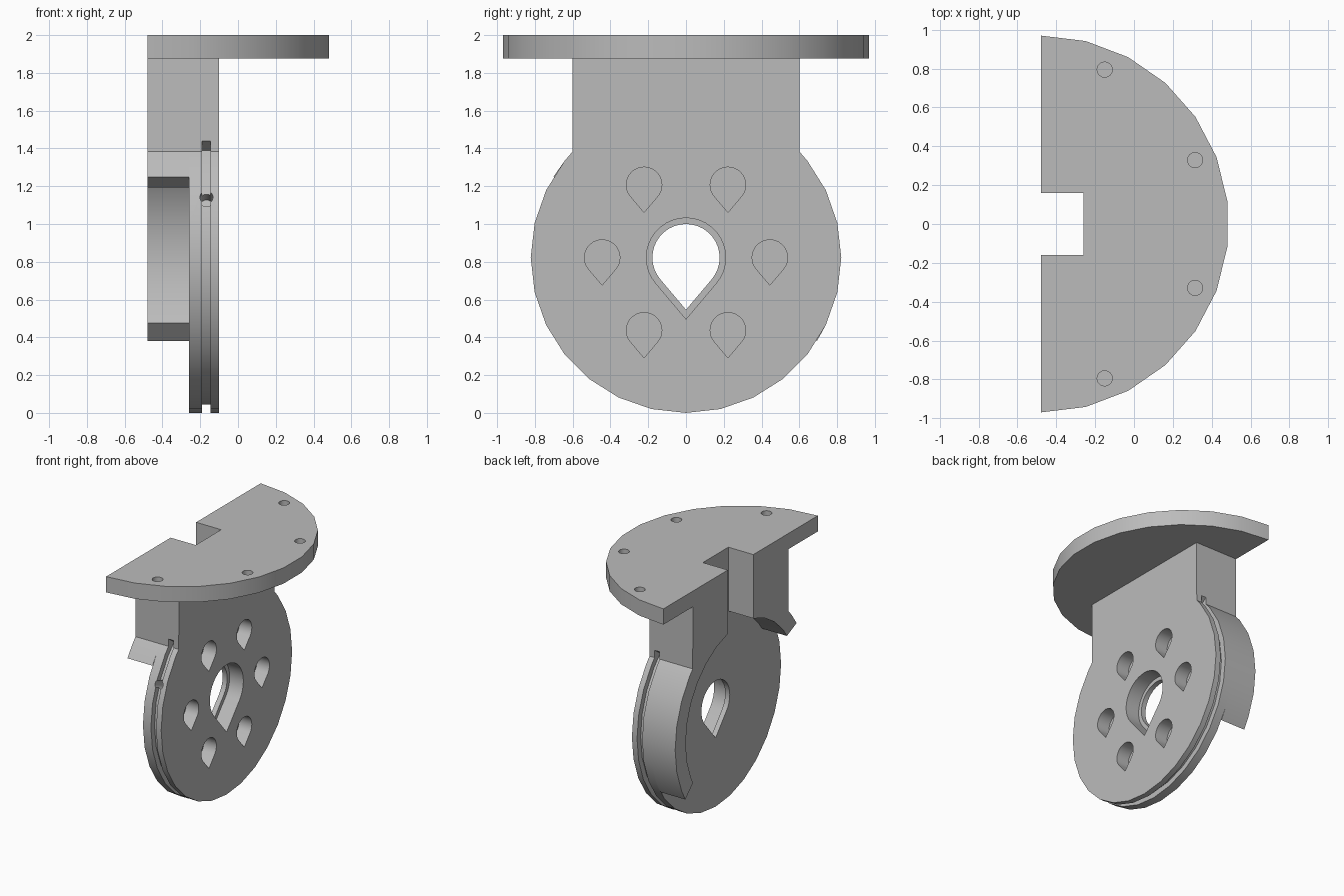
import bpy, bmesh
from math import sin, cos, radians, acos, degrees
from mathutils import Vector

cube = bpy.data.objects.get("Cube")
if cube:
    bpy.data.objects.remove(cube, do_unlink=True)

grey = bpy.data.materials.new("plain_grey")
grey.use_nodes = True
GREY = (0.5, 0.5, 0.5, 1)
grey.diffuse_color = GREY
grey.node_tree.nodes["Principled BSDF"].inputs["Base Color"].default_value = GREY

CZ = R = 0.822            # disc centre height and radius
STEP = 360 / 28
BACK, WEB, FACE = -0.48, -0.26, -0.10
TOP, UNDER = 2.0, 1.875   # mounting plate


def arc(r, a0, a1, cx=0, cy=CZ, step=STEP):
    """Arc points from a0 to a1 degrees, with corners on multiples of step."""
    lo, hi = min(a0, a1), max(a0, a1)
    angles = {a0, a1} | {k * step for k in range(-60, 60) if lo + 1 < k * step < hi - 1}
    return [(cx + r * cos(radians(a)), cy + r * sin(radians(a)))
            for a in sorted(angles, reverse=a1 < a0)]


def teardrop(r, y=0, z=CZ):
    """Round hole outline running to a point below."""
    half = degrees(acos(1 / 1.55))
    return arc(r, -90 + half, 270 - half, y, z, 10) + [(y, z - 1.55 * r)]


def prism(name, outline, a, b, axis="x"):
    """Extrude a closed outline along x (outline in y, z) or z (outline in x, y)."""
    bm = bmesh.new()
    place = (lambda p: (a, *p)) if axis == "x" else (lambda p: (*p, a))
    face = bm.faces.new([bm.verts.new(place(p)) for p in outline])
    ext = bmesh.ops.extrude_face_region(bm, geom=[face])["geom"]
    shift = Vector((b - a, 0, 0)) if axis == "x" else Vector((0, 0, b - a))
    bmesh.ops.translate(bm, vec=shift, verts=[v for v in ext if isinstance(v, bmesh.types.BMVert)])
    bmesh.ops.recalc_face_normals(bm, faces=bm.faces)
    mesh = bpy.data.meshes.new(name)
    bm.to_mesh(mesh)
    bm.free()
    mesh.materials.append(grey)
    obj = bpy.data.objects.new(name, mesh)
    bpy.context.collection.objects.link(obj)
    return obj


def activate(obj):
    bpy.ops.object.select_all(action="DESELECT")
    obj.select_set(True)
    bpy.context.view_layer.objects.active = obj


def cut(targets, cutters):
    for obj in targets:
        activate(obj)
        for cutter in cutters:
            mod = obj.modifiers.new("cut", "BOOLEAN")
            mod.operation, mod.solver, mod.object = "DIFFERENCE", "EXACT", cutter
            bpy.ops.object.modifier_apply(modifier=mod.name)
    for cutter in cutters:
        bpy.data.objects.remove(cutter, do_unlink=True)


# Web: disc and neck in three layers, the middle one smaller to leave the rim groove
neck = [(-0.6, UNDER), (0.6, UNDER)]
full = arc(R, 43, -223) + neck
grooved = arc(R - 0.045, 47, -227) + [(-0.6, 1.44)] + neck + [(0.6, 1.44)]
web = [prism("web_back", full, WEB, -0.19),
       prism("web_groove", grooved, -0.19, -0.145),
       prism("web_front", full, -0.145, FACE)]

# Stepped centre hole, ring of blind pockets and a cord hole in the groove
cutters = [prism("centre_hole", teardrop(0.178), -0.5, 0.1),
           prism("centre_recess", teardrop(0.21), -0.22, 0.1)]
for y, z in [(s * y, CZ + dz) for s in (-1, 1) for y, dz in ((0.444, 0), (0.222, 0.385), (0.222, -0.385))]:
    cutters.append(prism("pocket", teardrop(0.094, y, z), -0.21, 0.1))
direction = Vector((0, -cos(radians(23)), sin(radians(23))))
bpy.ops.mesh.primitive_cylinder_add(vertices=16, radius=0.035, depth=0.2,
                                    location=Vector((-0.167, 0, CZ)) + direction * 0.8,
                                    rotation=direction.to_track_quat("Z", "Y").to_euler())
cutters.append(bpy.context.object)
cut(web, cutters)


# Rear arms: neck half above and curved rim below, either side of the slot
def rim_arm(name, side, outer_end, inner_end):
    pts = [(0.16, UNDER), (0.6, UNDER)] + arc(R, 43, outer_end) + arc(0.69, inner_end, 76.6)
    return prism(name, [(side * y, z) for y, z in pts], BACK, WEB)


arms = [rim_arm("long_rim_arm", 1, -32.5, -30), rim_arm("short_rim_arm", -1, 31.3, 32.5)]

# Half-round mounting plate with a slot and blind screw holes
half_round = arc(0.97, -90, 90, BACK, 0, 180 / 13)
half_round = [p for p in arc(0.968, -90, 90, BACK, 0, 180 / 26) if p in half_round] or half_round
outline = [(BACK + 0.968 * cos(radians(-90 + k * 180 / 13)), 0.97 * sin(radians(-90 + k * 180 / 13)))
           for k in range(14)]
outline += [(BACK, 0.16), (WEB, 0.16), (WEB, -0.16), (BACK, -0.16)]
plate = prism("mounting_plate", outline, UNDER, TOP, "z")
screws = []
for a in (-67.5, -22.5, 22.5, 67.5):
    cx, cy = BACK + 0.86 * cos(radians(a)), 0.86 * sin(radians(a))
    screws.append(prism("screw_hole", arc(0.039, 0, 345, cx, cy, 15), 1.92, 2.1, "z"))
cut([plate], screws)

for obj in web + arms + [plate]:
    activate(obj)
    bpy.ops.object.shade_smooth_by_angle()
